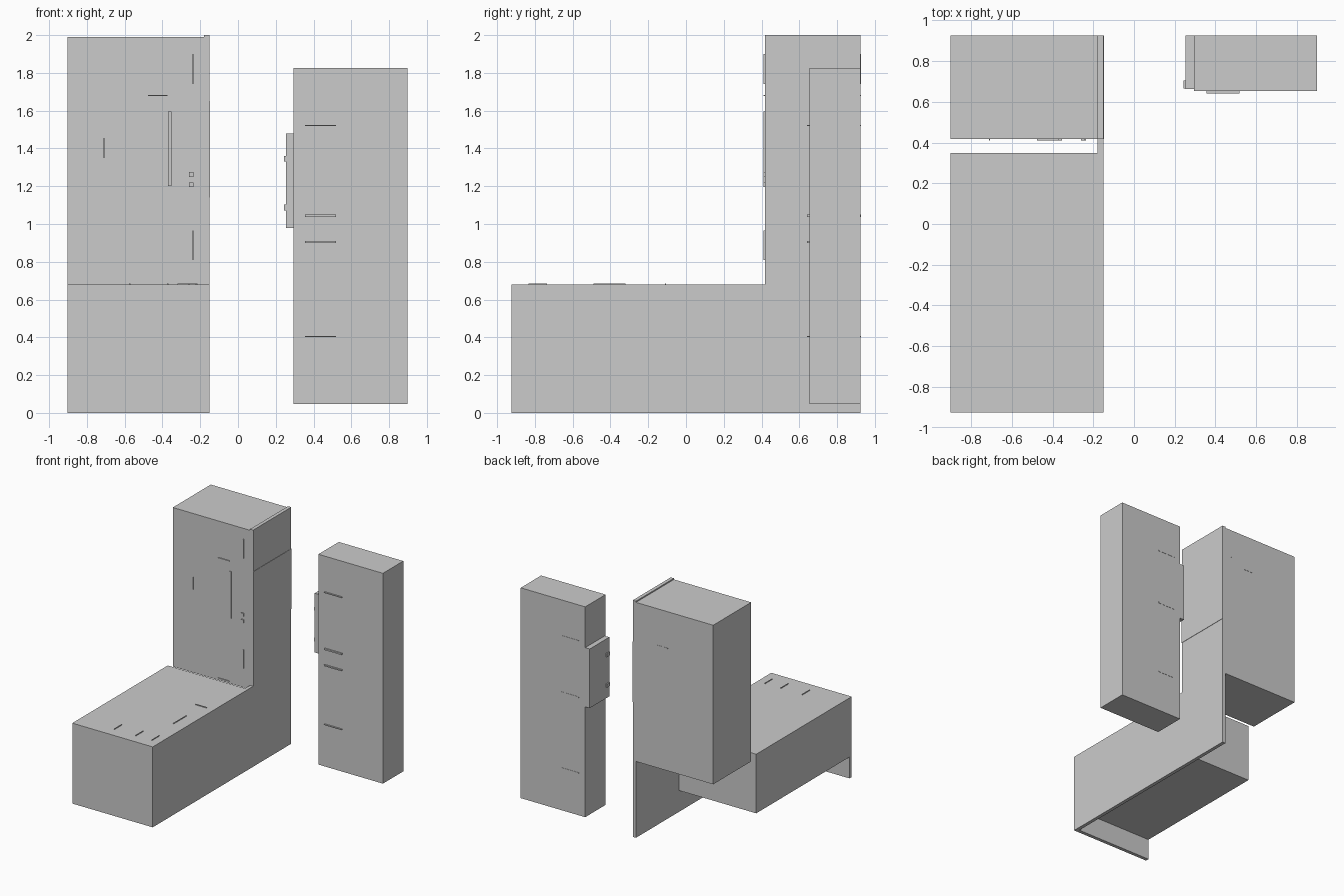
import bpy, bmesh

if "Cube" in bpy.data.objects:
    bpy.data.objects.remove(bpy.data.objects["Cube"])


def box(name, x0, x1, y0, y1, z0, z1):
    bm = bmesh.new()
    bmesh.ops.create_cube(bm, size=1)
    for v in bm.verts:
        v.co.x = x1 if v.co.x > 0 else x0
        v.co.y = y1 if v.co.y > 0 else y0
        v.co.z = z1 if v.co.z > 0 else z0
    return finish(name, bm)


def finish(name, bm):
    me = bpy.data.meshes.new(name)
    bm.to_mesh(me)
    bm.free()
    ob = bpy.data.objects.new(name, me)
    bpy.context.collection.objects.link(ob)
    return ob


# L-shaped side panel, extruded from its profile
bm = bmesh.new()
profile = [(-0.925, 0), (0.925, 0), (0.925, 2), (0.418, 2), (0.418, 0.68), (-0.925, 0.68)]
face = bm.faces.new([bm.verts.new((-0.18, y, z)) for y, z in profile])
ext = bmesh.ops.extrude_face_region(bm, geom=[face])
for v in ext["geom"]:
    if isinstance(v, bmesh.types.BMVert):
        v.co.x = -0.15
bmesh.ops.recalc_face_normals(bm, faces=bm.faces[:])
finish("side_panel", bm)
box("side_panel_pad", -0.15, -0.147, 0.418, 0.925, 1.14, 1.65)

# Main bodies
box("base_body", -0.902, -0.18, -0.895, 0.35, 0.18, 0.68)
box("front_panel", -0.902, -0.18, -0.925, -0.895, 0, 0.68)
box("upper_body", -0.902, -0.18, 0.418, 0.925, 0.645, 1.99)

# Slim strips on the upper body front: x0, x1, z0, z1
upper = {
    "upper_strip_top": (-0.242, -0.236, 1.74, 1.90),
    "upper_strip_cross": (-0.477, -0.372, 1.677, 1.683),
    "upper_strip_left": (-0.713, -0.707, 1.35, 1.455),
    "upper_long_bar": (-0.37, -0.353, 1.20, 1.595),
    "upper_stud_high": (-0.26, -0.236, 1.25, 1.275),
    "upper_stud_low": (-0.26, -0.236, 1.195, 1.22),
    "upper_strip_low": (-0.242, -0.236, 0.81, 0.965),
    "upper_strip_bottom": (-0.477, -0.372, 0.66, 0.666),
}
for name, (x0, x1, z0, z1) in upper.items():
    box(name, x0, x1, 0.41, 0.42, z0, z1)
for name in ("upper_strip_top", "upper_strip_cross"):
    x0, x1, z0, z1 = upper[name]
    box(name + "_back", x0, x1, 0.92, 0.927, z0, z1)

# Slim strips on the base top
for i, x in enumerate((-0.573, -0.372, -0.223)):
    box(f"base_strip_{i + 1}", x - 0.003, x + 0.003, -0.835, -0.735, 0.675, 0.686)
box("base_strip_long", -0.263, -0.257, -0.49, -0.32, 0.675, 0.686)
box("base_strip_cross", -0.32, -0.215, -0.112, -0.106, 0.675, 0.686)

# Separate tall body with side plate and catches
box("tall_body", 0.295, 0.898, 0.653, 0.925, 0.047, 1.825)
box("side_plate", 0.253, 0.295, 0.663, 0.925, 0.98, 1.48)
for i, z in enumerate((1.087, 1.345)):
    box(f"catch_{i + 1}", 0.243, 0.255, 0.665, 0.705, z - 0.015, z + 0.015)

# Strips on the tall body: height, half thickness, repeated on the back
for i, (z, t, back) in enumerate(((1.522, 0.003, True), (1.043, 0.006, True),
                                  (0.905, 0.005, False), (0.405, 0.003, True))):
    box(f"tall_strip_{i + 1}", 0.355, 0.518, 0.641, 0.655, z - t, z + t)
    if back:
        box(f"tall_strip_{i + 1}_back", 0.355, 0.518, 0.92, 0.927, z - t, z + t)
